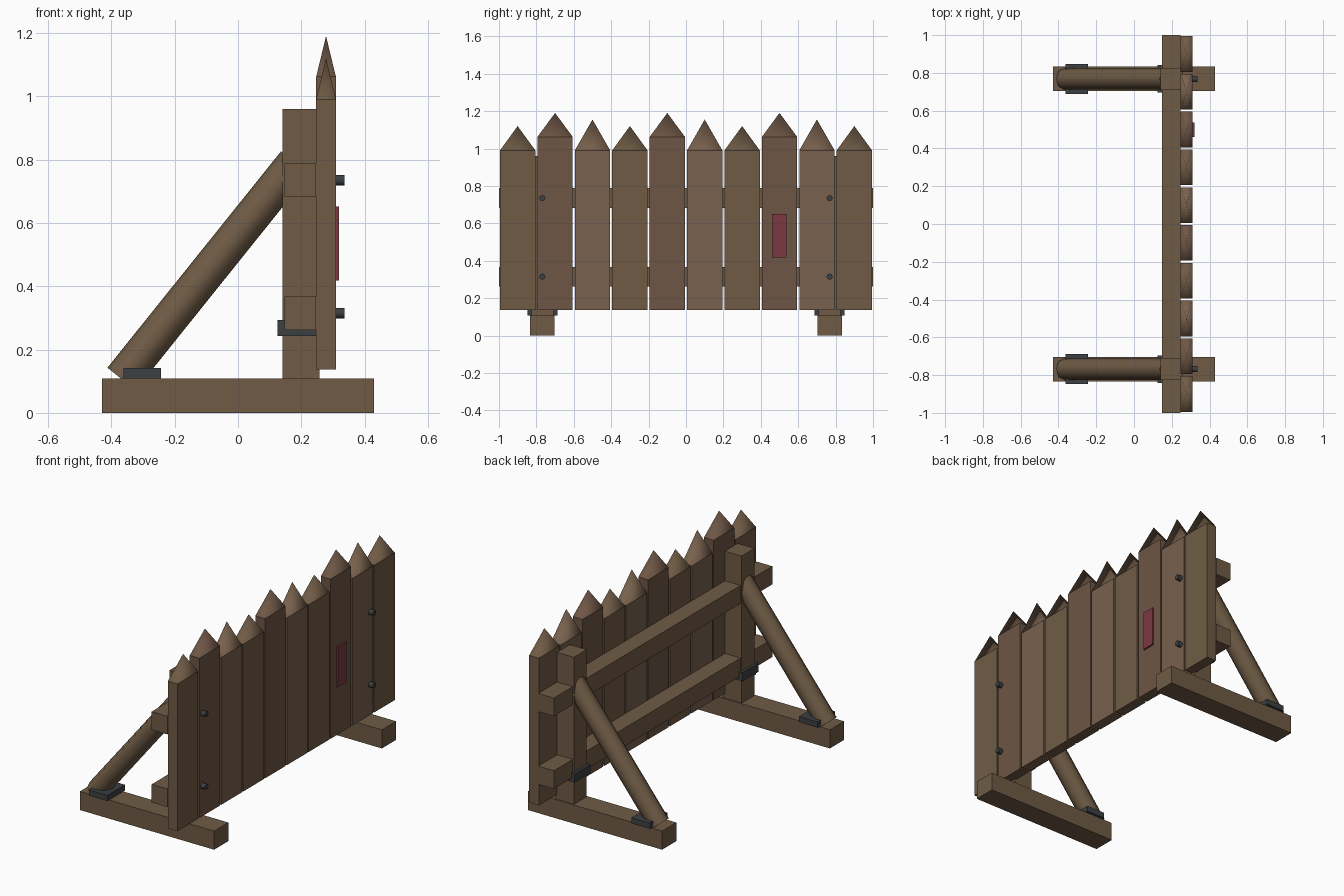
import bpy, bmesh
from mathutils import Vector

if "Cube" in bpy.data.objects:
    bpy.data.objects.remove(bpy.data.objects["Cube"])


def material(name, rgb):
    m = bpy.data.materials.new(name)
    m.diffuse_color = (*rgb, 1)
    m.use_nodes = True
    m.node_tree.nodes["Principled BSDF"].inputs["Base Color"].default_value = m.diffuse_color
    return m


WOOD = material("wood", (0.16, 0.105, 0.06))
PLANKS = [WOOD,
          material("wood_reddish", (0.155, 0.093, 0.06)),
          material("wood_light", (0.19, 0.12, 0.075))]
IRON = material("iron", (0.045, 0.05, 0.055))
RED = material("red_paint", (0.2, 0.04, 0.055))


def finish(bm, name, mat):
    me = bpy.data.meshes.new(name)
    bm.to_mesh(me)
    bm.free()
    me.materials.append(mat)
    ob = bpy.data.objects.new(name, me)
    bpy.context.collection.objects.link(ob)
    return ob


def box_bm(x, y, z):
    bm = bmesh.new()
    bmesh.ops.create_cube(bm, size=1)
    for v in bm.verts:
        v.co = [r[0] if c < 0 else r[1] for c, r in zip(v.co, (x, y, z))]
    return bm


def box(name, x, y, z, mat=WOOD):
    return finish(box_bm(x, y, z), name, mat)


def rod(name, a, b, radius, sides, mat):
    """Cylinder between two points, smooth sides and flat ends."""
    a, b = Vector(a), Vector(b)
    axis = b - a
    bm = bmesh.new()
    bmesh.ops.create_cone(bm, cap_ends=True, segments=sides, radius1=radius,
                          radius2=radius, depth=axis.length)
    for f in bm.faces:
        f.smooth = len(f.verts) == 4
    for e in bm.edges:
        e.smooth = all(f.smooth for f in e.link_faces)
    rot = axis.to_track_quat('Z', 'Y').to_matrix().to_4x4()
    bmesh.ops.transform(bm, matrix=rot, verts=bm.verts)
    bmesh.ops.translate(bm, vec=(a + b) / 2, verts=bm.verts)
    return finish(bm, name, mat)


def plank(name, y, shoulder, tip, mat):
    """Board whose top face is poked up into a pointed tip."""
    bm = box_bm((0.247, 0.309), (y - 0.0945, y + 0.0945), (0.137, shoulder))
    top = max(bm.faces, key=lambda f: f.calc_center_median().z)
    for e in top.edges:
        e.smooth = False
    poked = bmesh.ops.poke(bm, faces=[top])
    poked["verts"][0].co.z = tip
    for f in poked["faces"]:
        f.smooth = True
    return finish(bm, name, mat)


# pointed wall boards, repeating in threes
for i in range(10):
    shoulder, tip = [(0.99, 1.12), (1.062, 1.19), (0.99, 1.155)][i % 3]
    plank(f"plank_{i + 1}", -0.9 + 0.2 * i, shoulder, tip, PLANKS[i % 3])

# horizontal rails
for name, z in (("lower_rail", 0.262), ("upper_rail", 0.683)):
    box(name, (0.147, 0.247), (-1, 1), (z, z + 0.105))

# the two support frames
for side, s in (("left", -1), ("right", 1)):
    y = 0.768 * s

    def span(w):
        return (y - w / 2, y + w / 2)

    box(f"{side}_foot_beam", (-0.43, 0.43), span(0.13), (0, 0.108))
    box(f"{side}_post", (0.14, 0.258), span(0.118), (0.108, 0.96))
    rod(f"{side}_brace", (-0.368, y, 0.107), (0.18, y, 0.79), 0.057, 8, WOOD)
    # iron fittings
    box(f"{side}_foot_plate", (-0.362, -0.243), span(0.16), (0.108, 0.141), IRON)
    box(f"{side}_post_bracket", (0.125, 0.25), span(0.145), (0.243, 0.293), IRON)
    for level, z in (("lower", 0.315), ("upper", 0.735)):
        rod(f"{side}_{level}_bolt", (0.3, y, z), (0.337, y, z), 0.0165, 8, IRON)

# red marker plate on the wall face
box("marker_plate", (0.3, 0.319), (0.46, 0.537), (0.418, 0.651), RED)
